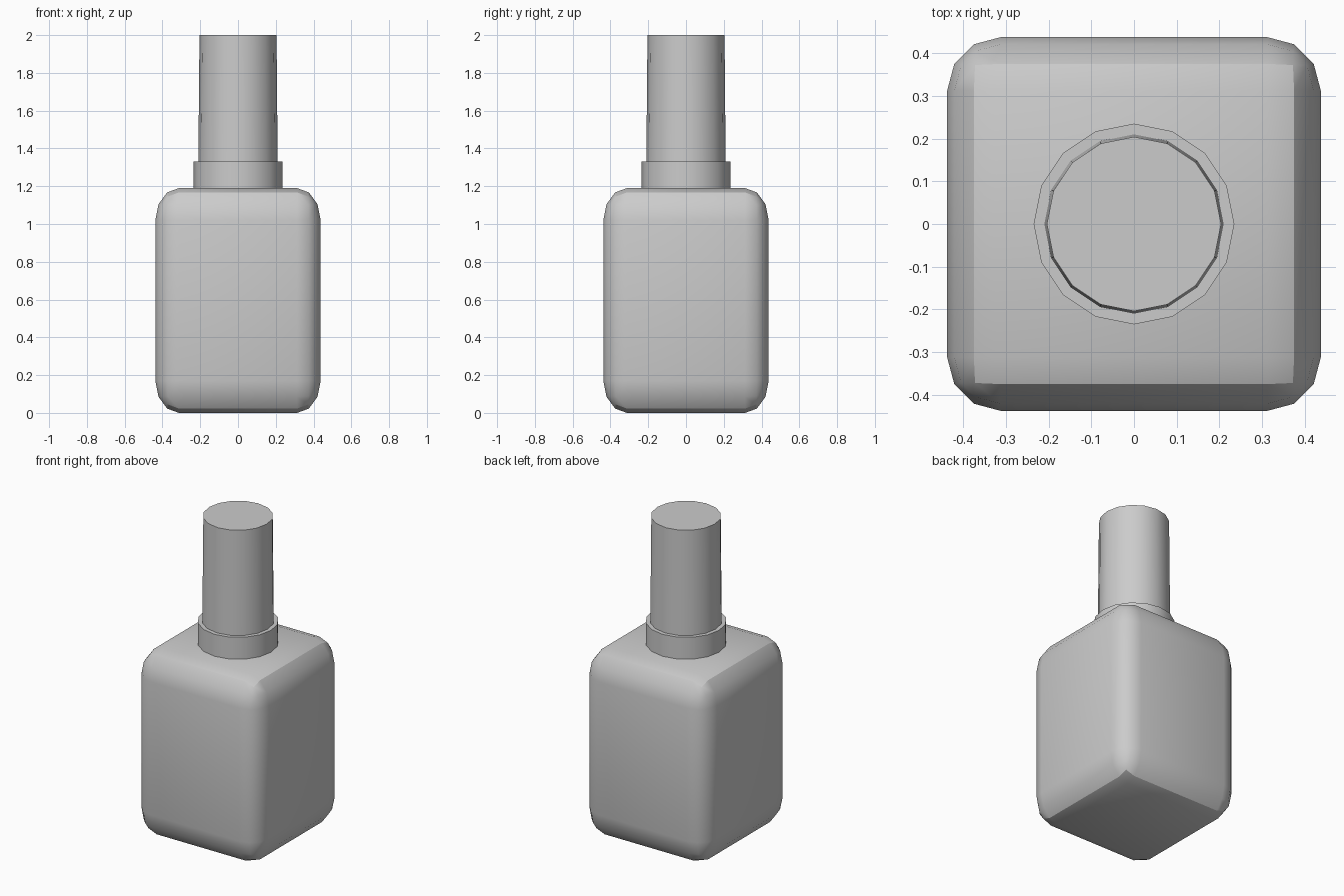
import bpy
import math

if "Cube" in bpy.data.objects:
    bpy.data.objects.remove(bpy.data.objects["Cube"])


def smooth(obj):
    bpy.ops.object.select_all(action='DESELECT')
    obj.select_set(True)
    bpy.context.view_layer.objects.active = obj
    bpy.ops.object.shade_smooth_by_angle(angle=math.radians(31))


def round_part(name, r_bottom, r_top, z0, z1):
    bpy.ops.mesh.primitive_cone_add(vertices=16, radius1=r_bottom, radius2=r_top,
                                    depth=z1 - z0, location=(0, 0, (z0 + z1) / 2))
    obj = bpy.context.object
    obj.name = name
    smooth(obj)
    return obj


# Bottle: rounded cube, stretched upward after bevelling
WIDTH, HEIGHT = 0.875, 1.19
bpy.ops.mesh.primitive_cube_add(size=WIDTH, location=(0, 0, HEIGHT / 2))
bottle = bpy.context.object
bottle.name = "bottle"
bevel = bottle.modifiers.new("rounded_edges", 'BEVEL')
bevel.width = 0.125
bevel.segments = 3
bpy.ops.object.modifier_apply(modifier=bevel.name)
bottle.scale.z = HEIGHT / WIDTH
bpy.ops.object.transform_apply(location=False, rotation=False, scale=True)
smooth(bottle)

# Collar around the neck
round_part("collar", 0.235, 0.235, 1.19, 1.33)

# Tall, slightly tapered cap
round_part("cap", 0.21, 0.204, 1.33, 2.0)
